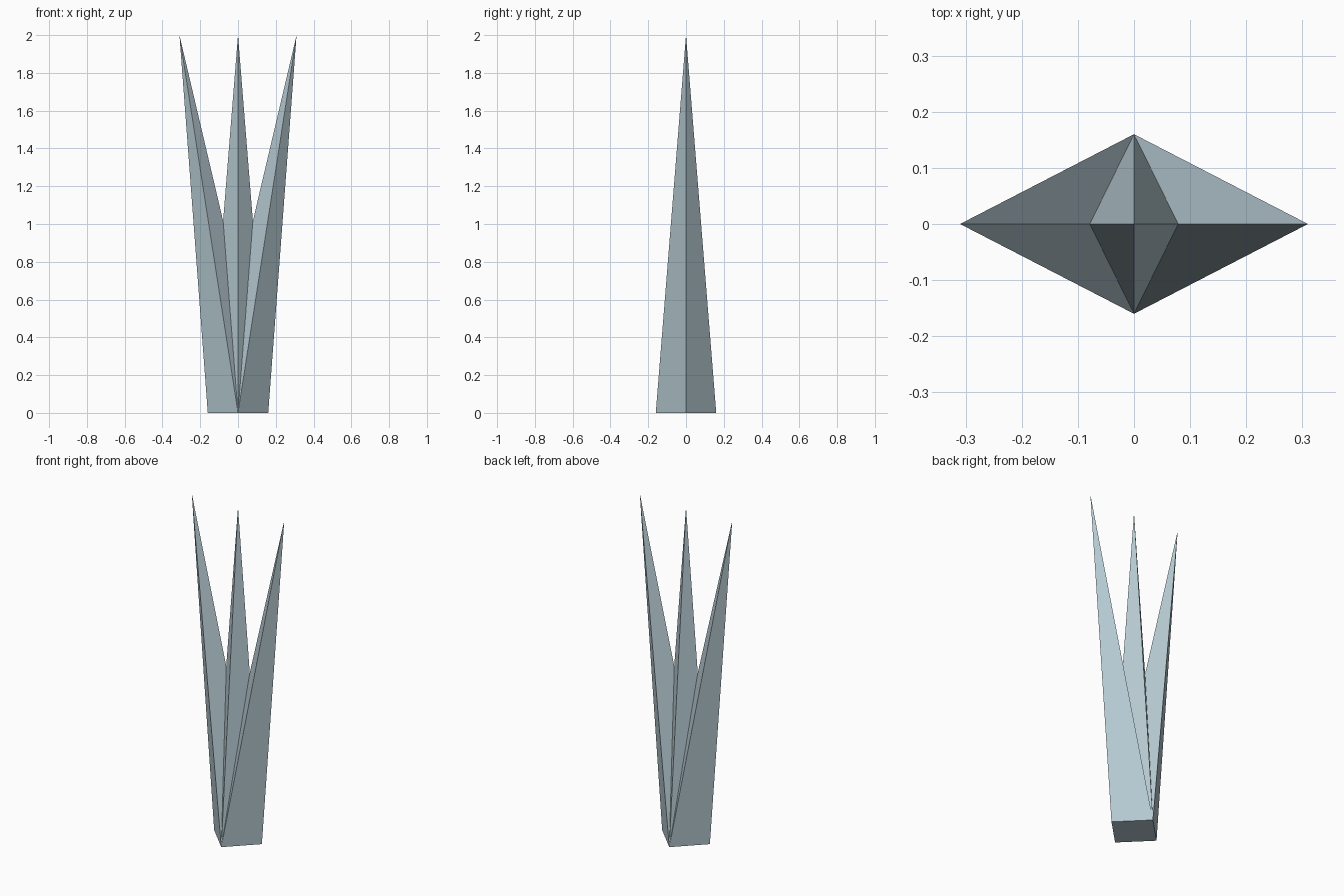
import bpy
import bmesh

# Remove the default cube
cube = bpy.data.objects.get("Cube")
if cube:
    bpy.data.objects.remove(cube, do_unlink=True)

HEIGHT = 2.0
BASE = 0.16   # half diagonal of the shared diamond base
LEAN = 0.31   # sideways reach of the outer tips

# Single pale blue-grey colour
colour = (0.46, 0.58, 0.63, 1.0)
mat = bpy.data.materials.new("pale_blue_grey")
mat.use_nodes = True
mat.diffuse_color = colour
bsdf = next(n for n in mat.node_tree.nodes if n.type == "BSDF_PRINCIPLED")
bsdf.inputs["Base Color"].default_value = colour


def spike(name, tip_x):
    """Four-sided spike on the diamond base, with its tip shifted sideways."""
    bm = bmesh.new()
    ring = [bm.verts.new((x * BASE, y * BASE, 0))
            for x, y in ((1, 0), (0, 1), (-1, 0), (0, -1))]
    tip = bm.verts.new((tip_x, 0, HEIGHT))
    bm.faces.new(ring[::-1])
    for i in range(4):
        bm.faces.new((ring[i], ring[(i + 1) % 4], tip))
    bmesh.ops.recalc_face_normals(bm, faces=bm.faces)
    mesh = bpy.data.meshes.new(name)
    bm.to_mesh(mesh)
    bm.free()
    mesh.materials.append(mat)
    obj = bpy.data.objects.new(name, mesh)
    bpy.context.collection.objects.link(obj)
    return obj


# Upright middle spike and two leaning spikes growing from the same base
spike("middle_spike", 0)
spike("left_spike", LEAN)
spike("right_spike", -LEAN)
